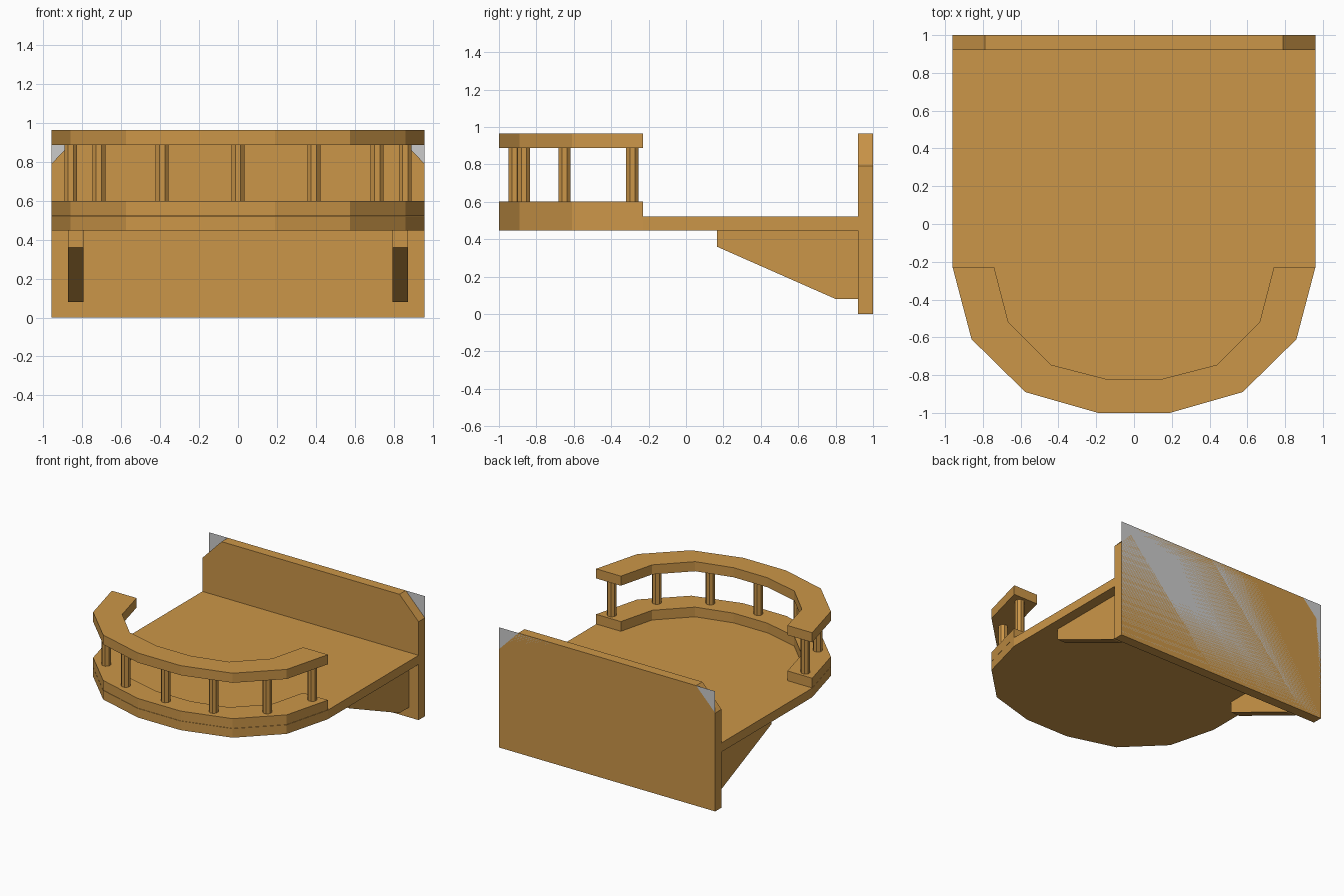
import bpy, bmesh
from mathutils import Vector

if "Cube" in bpy.data.objects:
    bpy.data.objects.remove(bpy.data.objects["Cube"])

wood = bpy.data.materials.new("wood")
wood.diffuse_color = (0.60, 0.305, 0.065, 1)
wood.use_nodes = True
wood.node_tree.nodes["Principled BSDF"].inputs["Base Color"].default_value = wood.diffuse_color


def finish(name, bm, mat=wood):
    bmesh.ops.recalc_face_normals(bm, faces=bm.faces)
    mesh = bpy.data.meshes.new(name)
    bm.to_mesh(mesh)
    bm.free()
    if mat:
        mesh.materials.append(mat)
    ob = bpy.data.objects.new(name, mesh)
    bpy.context.collection.objects.link(ob)
    return ob


def prism(name, points, direction):
    """Extrude a closed 3D outline along a direction."""
    bm = bmesh.new()
    face = bm.faces.new([bm.verts.new(p) for p in points])
    ext = bmesh.ops.extrude_face_region(bm, geom=[face])
    moved = [v for v in ext["geom"] if isinstance(v, bmesh.types.BMVert)]
    bmesh.ops.translate(bm, verts=moved, vec=Vector(direction))
    return finish(name, bm)


def mirrored(half):
    return half + [(-x, y) for x, y in reversed(half)]


# Faceted bow of the balcony: outer and inner edges
outer = mirrored([(0.96, -0.23), (0.86, -0.61), (0.575, -0.89), (0.19, -1.0)])
inner = mirrored([(0.74, -0.23), (0.665, -0.52), (0.44, -0.745), (0.15, -0.82)])

# Floor slab
floor = [(0.96, 0.92)] + outer + [(-0.96, 0.92)]
prism("floor", [(x, y, 0.447) for x, y in floor], (0, 0, 0.073))

# Curb and handrail share one curved band outline
band = outer + inner[::-1]
for name, z, h in (("curb", 0.522, 0.078), ("handrail", 0.888, 0.077)):
    prism(name, [(x, y, z) for x, y in band], (0, 0, h))

# Balusters: octagonal posts between curb and handrail
posts = [(0, -0.917), (0.39, -0.867), (-0.39, -0.867), (0.715, -0.65),
         (-0.715, -0.65), (0.86, -0.287), (-0.86, -0.287)]
a, b = 0.033, 0.0137
octagon = [(a, -b), (a, b), (b, a), (-b, a), (-a, b), (-a, -b), (-b, -a), (b, -a)]
for i, (px, py) in enumerate(posts):
    prism(f"baluster_{i + 1}", [(px + x, py + y, 0.60) for x, y in octagon],
          (0, 0, 0.288))

# Back board with clipped top corners
board = mirrored([(0.96, 0), (0.96, 0.79), (0.79, 0.965)])
prism("back_board", [(x, 0.92, z) for x, z in board], (0, 0.08, 0))

# Plain backing sheet behind the board
bm = bmesh.new()
bm.faces.new([bm.verts.new((x, 1.0, z)) for x, z in
              ((0.96, 0), (-0.96, 0), (-0.96, 0.965), (0.96, 0.965))])
sheet = finish("backing_sheet", bm, None)
if sheet.data.polygons[0].normal.y < 0:
    sheet.data.flip_normals()

# Tapered brackets under the floor
profile = [(0.92, 0.447), (0.165, 0.447), (0.165, 0.36), (0.80, 0.08), (0.92, 0.08)]
for side, x in (("left", -0.875), ("right", 0.795)):
    prism(f"bracket_{side}", [(x, y, z) for y, z in profile], (0.08, 0, 0))
